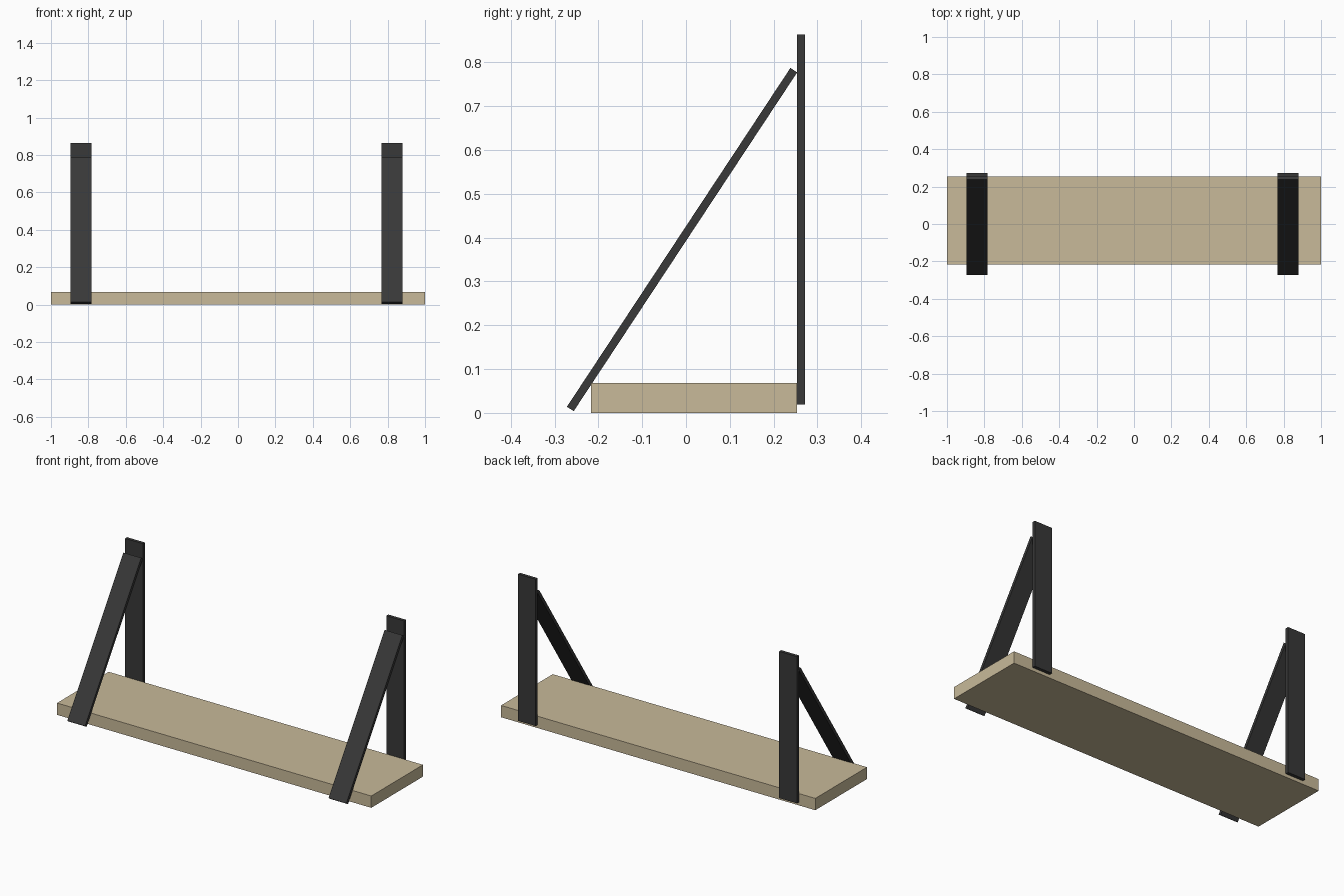
import bpy
import math
from mathutils import Vector

cube = bpy.data.objects.get("Cube")
if cube:
    bpy.data.objects.remove(cube, do_unlink=True)


def make_material(name, rgb):
    mat = bpy.data.materials.new(name)
    mat.use_nodes = True
    colour = (*rgb, 1.0)
    mat.diffuse_color = colour
    mat.node_tree.nodes["Principled BSDF"].inputs["Base Color"].default_value = colour
    return mat


def add_box(name, size, centre, mat, tilt=0.0):
    bpy.ops.mesh.primitive_cube_add(size=1, location=centre)
    obj = bpy.context.object
    obj.name = name
    # Scale the mesh itself so the object keeps unit scale
    for v in obj.data.vertices:
        v.co = Vector(a * b for a, b in zip(v.co, size))
    obj.rotation_euler.x = tilt
    obj.data.materials.append(mat)
    return obj


wood = make_material("pale wood", (0.58, 0.49, 0.32))
strap = make_material("black strap", (0.04, 0.04, 0.04))

# Shelf board
add_box("shelf_board", (2.0, 0.47, 0.068), (0, 0.018, 0.034), wood)

# Each hanger: an upright against the wall and a sloping strap to the front edge
width, thickness = 0.113, 0.0185
foot, head = Vector((0, -0.264, 0.009)), Vector((0, 0.246, 0.782))
run = head - foot
slope = math.atan2(run.z, run.y)
for side, x in (("right", -0.84), ("left", 0.823)):
    add_box(side + "_upright_strap", (width, thickness, 0.844),
            (x, 0.2625, 0.441), strap)
    centre = (foot + head) / 2
    centre.x = x
    add_box(side + "_sloping_strap", (width, run.length, thickness),
            centre, strap, slope)
